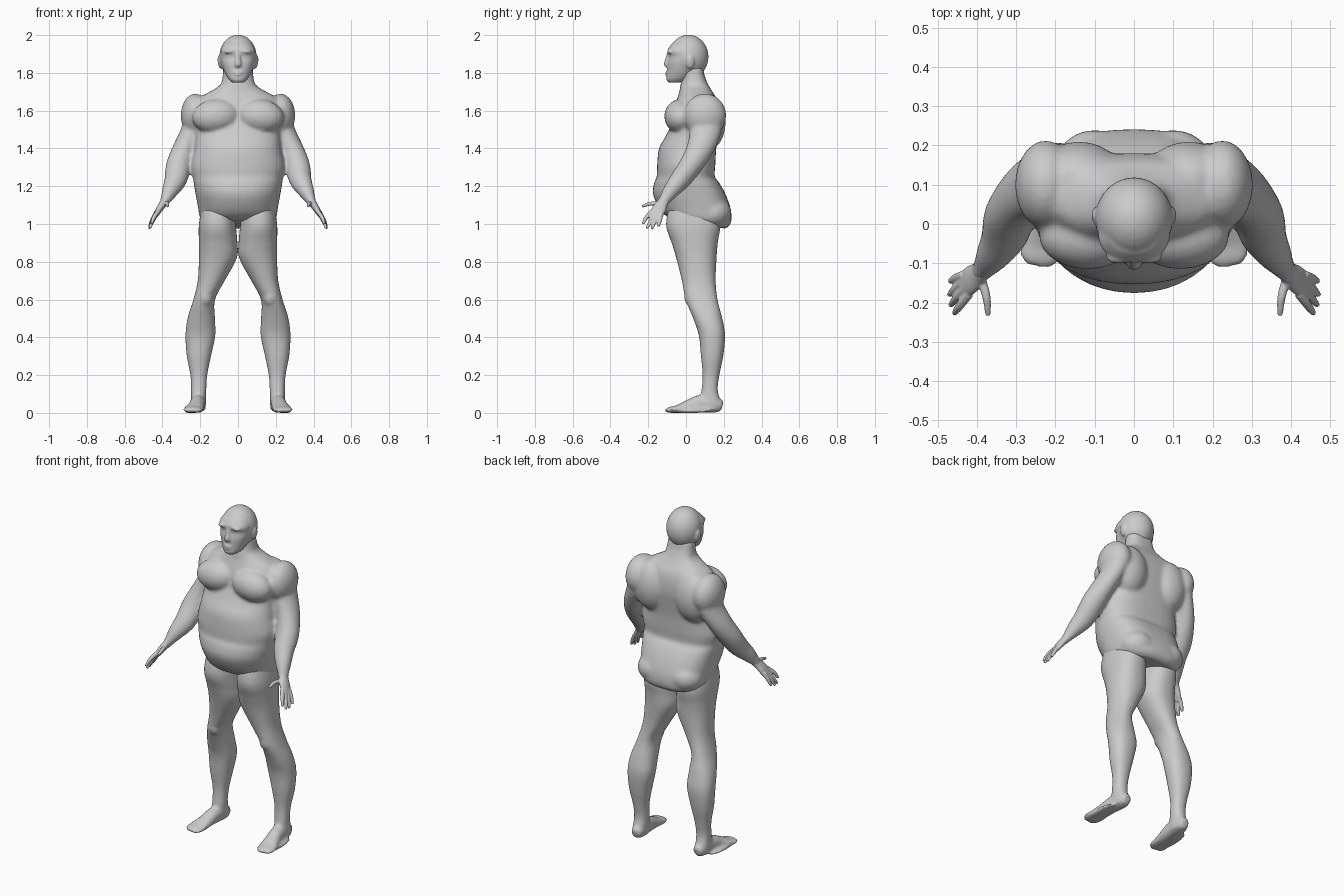
import bpy, bmesh, math
from mathutils import Vector, Matrix

skin = bpy.data.materials.new("light_grey")
skin.diffuse_color = (0.6, 0.6, 0.6, 1)
N = 36


def resample(rows, k=4):
    """Catmull-Rom interpolation of every column in a list of rows."""
    out = []
    for i in range(len(rows) - 1):
        a, b, c, d = rows[max(i - 1, 0)], rows[i], rows[i + 1], rows[min(i + 2, len(rows) - 1)]
        for j in range(k):
            t = j / k
            out.append([0.5 * (2 * q + (r - p) * t + (2 * p - 5 * q + 4 * r - s) * t * t
                               + (3 * q - p - 3 * r + s) * t ** 3) for p, q, r, s in zip(a, b, c, d)])
    return out + [list(rows[-1])]


def skin_rings(bm, rings):
    loops = [[bm.verts.new(p) for p in ring] for ring in rings]
    n = len(loops[0])
    for a, b in zip(loops, loops[1:]):
        for i in range(n):
            bm.faces.new((a[i], a[(i + 1) % n], b[(i + 1) % n], b[i]))
    bm.faces.new(loops[0])
    bm.faces.new(loops[-1])


def power(v, e):
    return math.copysign(abs(v) ** (2 / e), v)


def loft(bm, rows, ef=2.0, eb=2.0, s=1):
    """Stack of level rings: z, x min, x max, y front, y back, tilt."""
    rings = []
    for z, x0, x1, yf, yb, tilt in resample(rows):
        ring = []
        for i in range(N):
            a = 2 * math.pi * i / N
            e = eb if math.sin(a) > 0 else ef
            dy = (yb - yf) / 2 * power(math.sin(a), e)
            ring.append((s * ((x0 + x1) / 2 + (x1 - x0) / 2 * power(math.cos(a), e)),
                         (yf + yb) / 2 + dy, z + tilt * dy))
        rings.append(ring)
    skin_rings(bm, rings)


def tube(bm, rows, side=(0, 1, 0), s=1, n=20):
    """Limb along a path: x, y, z, radius along side, radius across."""
    rows = resample(rows)
    pts = [Vector(r[:3]) for r in rows]
    rings = []
    for i, r in enumerate(rows):
        t = (pts[min(i + 1, len(pts) - 1)] - pts[max(i - 1, 0)]).normalized()
        u = Vector(side)
        u = (u - t * u.dot(t)).normalized()
        v = t.cross(u)
        ring = []
        for j in range(n):
            a = 2 * math.pi * j / n
            p = pts[i] + u * r[3] * math.cos(a) + v * r[4] * math.sin(a)
            ring.append((s * p.x, p.y, p.z))
        rings.append(ring)
    skin_rings(bm, rings)


def ball(bm, c, r, s=1, tilt=0):
    m = (Matrix.Translation((s * c[0], c[1], c[2])) @ Matrix.Rotation(s * tilt, 4, 'Y')
         @ Matrix.Diagonal((*r, 1)))
    bmesh.ops.create_uvsphere(bm, u_segments=28, v_segments=18, radius=1, matrix=m)


def finish(bm, name, voxel, smooth):
    """Fuse the masses of one part into a single smooth surface."""
    bmesh.ops.recalc_face_normals(bm, faces=bm.faces[:])
    me = bpy.data.meshes.new(name)
    bm.to_mesh(me)
    bm.free()
    me.materials.append(skin)
    for p in me.polygons:
        p.use_smooth = True
    ob = bpy.data.objects.new(name, me)
    bpy.context.collection.objects.link(ob)
    rm = ob.modifiers.new("fuse", 'REMESH')
    rm.mode = 'VOXEL'
    rm.voxel_size = voxel
    rm.use_smooth_shade = True
    sm = ob.modifiers.new("soften", 'SMOOTH')
    sm.factor = 0.5
    sm.iterations = smooth


# Upper body: trunk, chest, shoulder blades, shoulders and arms
bm = bmesh.new()
trunk = [(1.00, .165, -.08, .21, -.17), (1.03, .20, -.12, .238, -.14), (1.09, .212, -.155, .238, -.08),
         (1.16, .225, -.176, .21, -.02), (1.22, .235, -.168, .175, 0), (1.25, .238, -.155, .152, 0),
         (1.31, .247, -.153, .155, 0), (1.40, .228, -.143, .16, 0), (1.47, .225, -.105, .17, 0),
         (1.55, .235, -.07, .18, 0), (1.62, .23, -.06, .175, 0), (1.67, .20, -.045, .16, 0),
         (1.70, .15, -.035, .14, 0), (1.735, .095, -.03, .12, 0), (1.78, .082, -.02, .10, 0),
         (1.83, .078, -.02, .09, 0)]
loft(bm, [(z, -w, w, f, b, t) for z, w, f, b, t in trunk], 2.1, 2.8)
for s in (1, -1):
    ball(bm, (.118, -.03, 1.57), (.125, .085, .09), s, .1)       # chest
    ball(bm, (.14, .115, 1.54), (.115, .095, .15), s)            # shoulder blade
    ball(bm, (.225, .10, 1.575), (.078, .113, .115), s)          # shoulder
    ball(bm, (.10, .14, 1.06), (.105, .10, .085), s)             # buttock
    tube(bm, [(.215, .11, 1.60, .09, .07), (.24, .105, 1.50, .085, .06), (.285, .075, 1.40, .072, .06),
              (.315, .025, 1.31, .062, .066), (.33, -.03, 1.235, .055, .06), (.36, -.08, 1.175, .043, .044),
              (.385, -.115, 1.125, .03, .027), (.40, -.13, 1.10, .028, .022)], s=s)
finish(bm, "upper_body", .011, 4)

# Head: skull, jaw, nose, brows, lips and ears
bm = bmesh.new()
ball(bm, (0, .013, 1.885), (.099, .106, .117))
face = [(1.748, .03, -.092, -.02), (1.765, .05, -.104, .02), (1.80, .07, -.101, .05), (1.85, .086, -.099, .06),
        (1.885, .09, -.092, .06), (1.92, .09, -.098, .05), (1.955, .07, -.075, .05)]
loft(bm, [(z, -w, w, f, b, 0) for z, w, f, b in face], 2.2, 2)
tube(bm, [(0, -.09, 1.905, .012, .01), (0, -.099, 1.87, .014, .012), (0, -.103, 1.845, .019, .014),
          (0, -.097, 1.835, .016, .008)], (1, 0, 0))
ball(bm, (0, -.097, 1.803), (.028, .012, .007))
ball(bm, (0, -.096, 1.79), (.024, .013, .007))
for s in (1, -1):
    ball(bm, (.038, -.083, 1.915), (.035, .018, .012), s, .15)
    ball(bm, (.096, .022, 1.857), (.011, .022, .036), s, .15)
finish(bm, "head", .006, 3)

# Hands: palm, four fingers and thumb
fingers = [((.42, -.178, 1.07), (.445, -.21, 1.035), (.458, -.228, 1.0)),
           ((.43, -.166, 1.06), (.452, -.188, 1.015), (.467, -.207, .977)),
           ((.434, -.148, 1.055), (.456, -.166, 1.01), (.471, -.181, .975)),
           ((.434, -.13, 1.06), (.455, -.138, 1.02), (.469, -.147, .987)),
           ((.392, -.13, 1.105), (.376, -.185, 1.108), (.372, -.233, 1.093))]
for s, side in ((1, "left"), (-1, "right")):
    bm = bmesh.new()
    tube(bm, [(.375, -.105, 1.14, .029, .026), (.395, -.125, 1.11, .03, .021), (.415, -.142, 1.08, .037, .018),
              (.436, -.158, 1.045, .035, .013)], s=s)
    for a, b, c in fingers:
        tube(bm, [(*a, .012, .012), (*b, .011, .011), (*c, .007, .007)], (1, .3, .2), s, 10)
    finish(bm, side + "_hand", .004, 2)

# Legs and feet
leg = [(1.13, .02, .185, -.08, .14), (1.0, .012, .207, -.106, .18), (.9, .003, .207, -.076, .168),
       (.82, .006, .207, -.052, .162), (.7, .07, .213, -.022, .157), (.6, .122, .236, -.002, .167),
       (.5, .122, .267, .038, .192), (.41, .12, .278, .068, .207), (.3, .143, .271, .079, .197),
       (.2, .163, .252, .088, .177), (.12, .168, .248, .082, .168), (.05, .17, .25, .07, .187),
       (.012, .172, .246, .075, .184)]
for s, side in ((1, "left"), (-1, "right")):
    bm = bmesh.new()
    loft(bm, [(*r, 0) for r in leg], 2.2, 2.3, s)
    ball(bm, (.172, .035, .615), (.042, .045, .055), s)          # knee
    tube(bm, [(.206, .192, .035, .024, .026), (.208, .16, .042, .037, .041), (.213, .08, .048, .04, .048),
              (.222, .01, .034, .044, .034), (.234, -.05, .02, .054, .02), (.24, -.085, .016, .05, .016),
              (.243, -.107, .012, .034, .009)], (1, 0, 0), s)
    ball(bm, (.252, .012, .012), (.034, .12, .013), s)           # outer sole
    finish(bm, side + "_leg", .009, 3)
